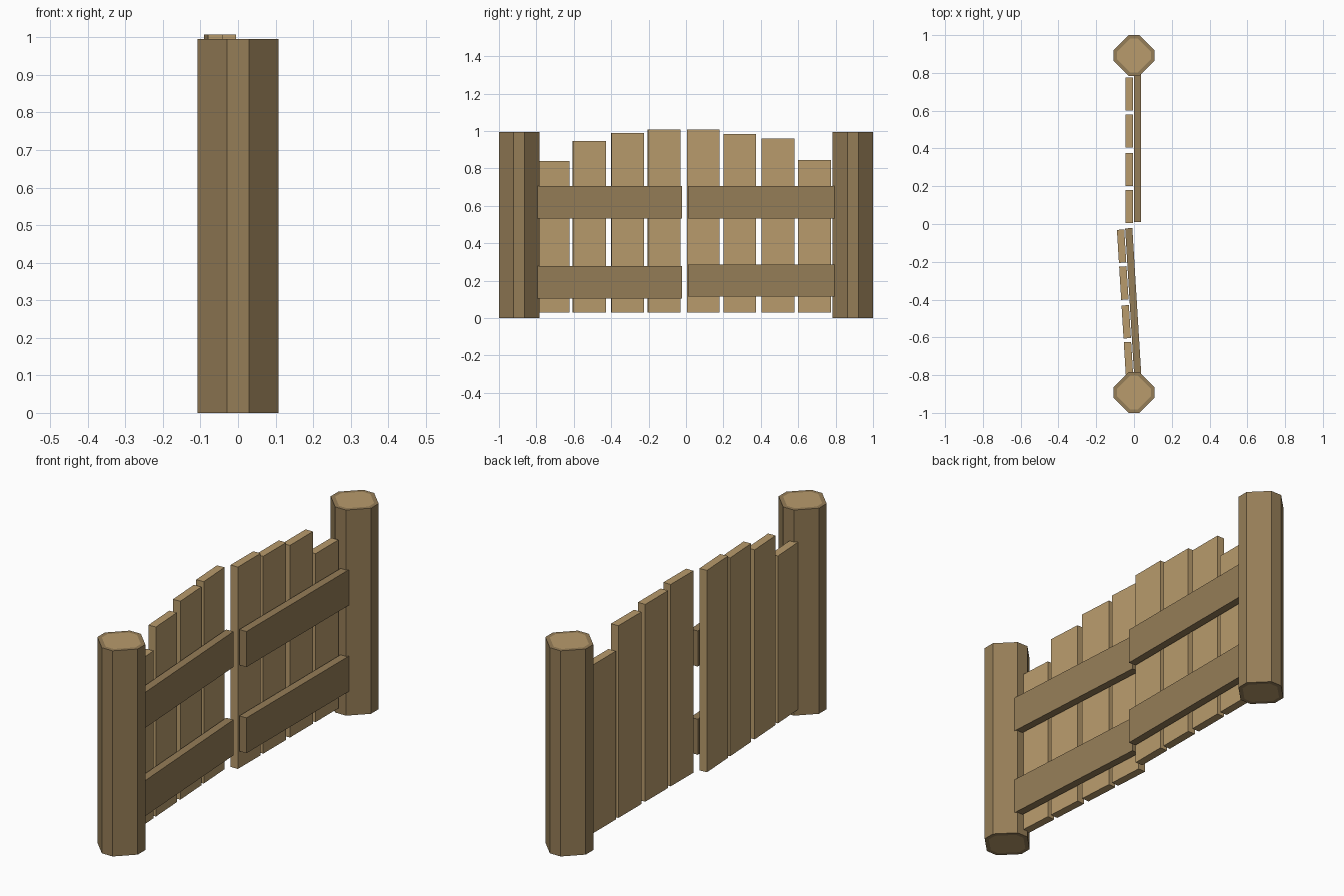
import bpy, bmesh, math
from mathutils import Matrix, Vector

if "Cube" in bpy.data.objects:
    bpy.data.objects.remove(bpy.data.objects["Cube"], do_unlink=True)


def make_material(name, srgb):
    colour = [((c / 255 + 0.055) / 1.055) ** 2.4 for c in srgb] + [1.0]
    mat = bpy.data.materials.new(name)
    mat.use_nodes = True
    mat.diffuse_color = colour
    mat.node_tree.nodes["Principled BSDF"].inputs["Base Color"].default_value = colour
    return mat


light_wood = make_material("light wood", (184, 155, 108))
dark_wood = make_material("dark wood", (149, 125, 87))


def finish(name, bm, mats):
    mesh = bpy.data.meshes.new(name)
    bm.to_mesh(mesh)
    bm.free()
    for mat in mats:
        mesh.materials.append(mat)
    obj = bpy.data.objects.new(name, mesh)
    bpy.context.collection.objects.link(obj)
    return obj


def board(name, low, high, mat, swing):
    """Box between two corners, then swung on the gate hinge."""
    low, high = Vector(low), Vector(high)
    bm = bmesh.new()
    bmesh.ops.create_cube(bm, size=1)
    place = Matrix.Translation((low + high) / 2) @ Matrix.Diagonal((*(high - low), 1))
    bm.transform(swing @ place)
    return finish(name, bm, [mat])


def post(name, y):
    """Chamfered square post with pale end grain inset in both ends."""
    half, flat, height = 0.108, 0.029, 0.995
    bm = bmesh.new()
    quarter = [Vector((half, -flat, 0)), Vector((half, flat, 0))]
    ring = [bm.verts.new(Matrix.Rotation(k * math.pi / 2, 3, "Z") @ p)
            for k in range(4) for p in quarter]
    base = bm.faces.new(ring)
    result = bmesh.ops.extrude_face_region(bm, geom=[base], use_keep_orig=True)
    top = [v for v in result["geom"] if isinstance(v, bmesh.types.BMVert)]
    bmesh.ops.translate(bm, verts=top, vec=(0, 0, height))
    bmesh.ops.recalc_face_normals(bm, faces=bm.faces)
    ends = [f for f in bm.faces if len(f.verts) == 8]
    bmesh.ops.inset_individual(bm, faces=ends, thickness=0.02)
    for f in bm.faces:
        f.material_index = 1 if len(f.verts) == 8 else 0
    bm.transform(Matrix.Translation((0, y, 0)))
    return finish(name, bm, [dark_wood, light_wood])


def gate(side, planks, rails, rail_span, swing):
    for i, (y0, y1, top) in enumerate(planks, 1):
        board(f"{side}_gate_plank_{i}", (-0.044, y0, 0.03), (-0.005, y1, top),
              light_wood, swing)
    for label, z0, z1 in rails:
        board(f"{side}_gate_{label}_rail", (0, rail_span[0], z0),
              (0.038, rail_span[1], z1), dark_wood, swing)


# Posts
post("back_post", 0.892)
post("front_post", -0.892)

# Closed gate leaf
gate("back",
     [(0.006, 0.18, 1.007), (0.2, 0.375, 0.985), (0.404, 0.58, 0.96), (0.6, 0.775, 0.845)],
     [("lower", 0.116, 0.287), ("upper", 0.533, 0.705)],
     (0.01, 0.8), Matrix.Identity(4))

# Slightly open gate leaf, swung about its hinge
hinge = Matrix.Translation((0, -0.79, 0))
swing = hinge @ Matrix.Rotation(math.radians(3.5), 4, "Z") @ hinge.inverted()
gate("front",
     [(-0.793, -0.623, 0.84), (-0.603, -0.428, 0.947), (-0.398, -0.222, 0.99),
      (-0.202, -0.027, 1.007)],
     [("lower", 0.106, 0.278), ("upper", 0.533, 0.705)],
     (-0.8, -0.022), swing)
